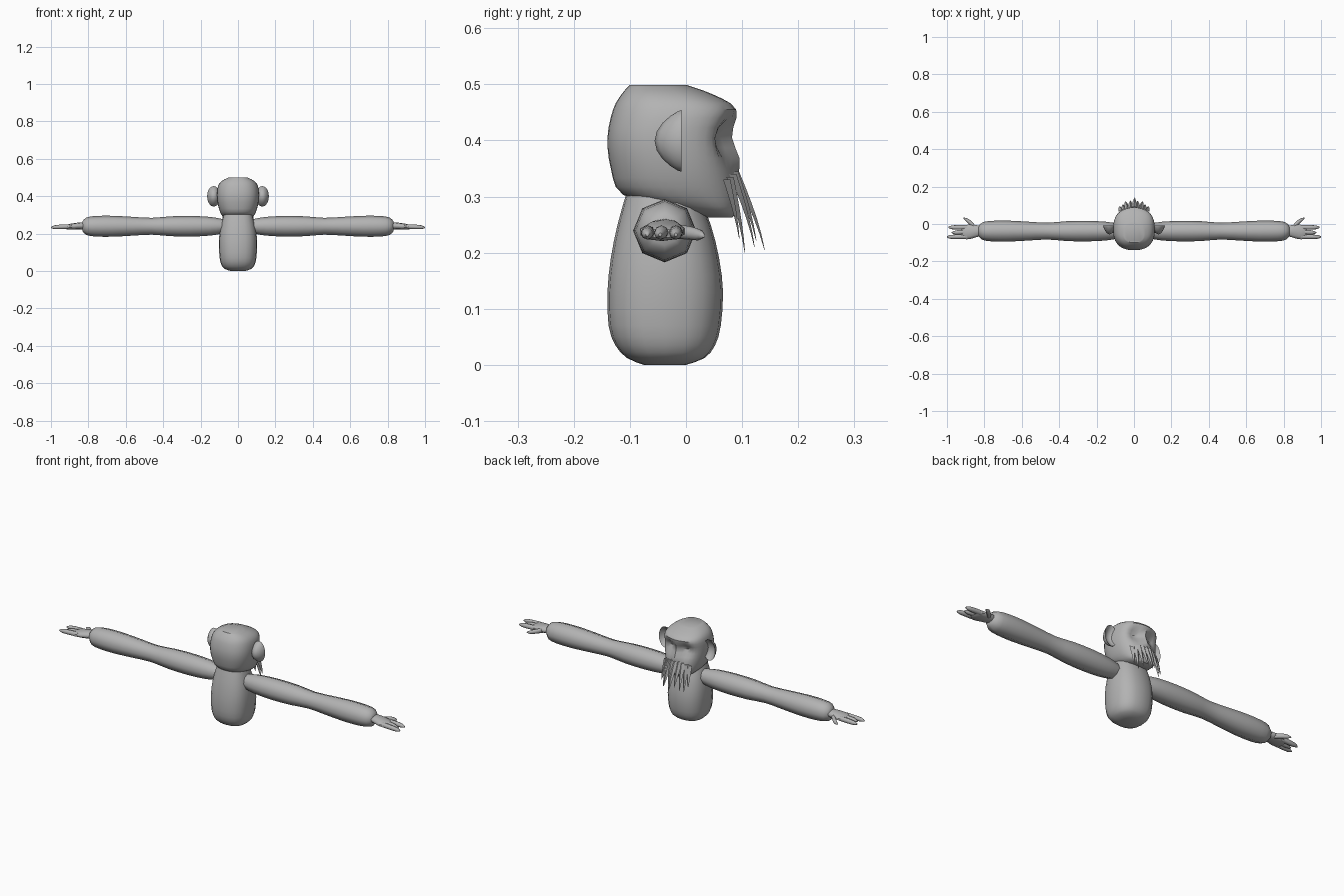
import bpy, bmesh, math
from mathutils import Vector

if "Cube" in bpy.data.objects:
    bpy.data.objects.remove(bpy.data.objects["Cube"])

fur = bpy.data.materials.new("plain grey")
fur.diffuse_color = (0.45, 0.45, 0.45, 1)
fur.use_nodes = True
fur.node_tree.nodes["Principled BSDF"].inputs["Base Color"].default_value = fur.diffuse_color
AXIS_Y = -0.038


def finish(name, bm, angle=50):
    bmesh.ops.recalc_face_normals(bm, faces=bm.faces)
    me = bpy.data.meshes.new(name)
    bm.to_mesh(me)
    bm.free()
    ob = bpy.data.objects.new(name, me)
    bpy.context.collection.objects.link(ob)
    me.materials.append(fur)
    bpy.ops.object.select_all(action='DESELECT')
    ob.select_set(True)
    bpy.context.view_layer.objects.active = ob
    bpy.ops.object.shade_smooth_by_angle(angle=math.radians(angle))
    return ob


def loft(bm, rings):
    """Skin a list of equal-length point rings and cap both ends."""
    rows = [[bm.verts.new(p) for p in r] for r in rings]
    n = len(rows[0])
    for a, b in zip(rows, rows[1:]):
        for i in range(n):
            j = (i + 1) % n
            bm.faces.new((a[i], a[j], b[j], b[i]))
    bm.faces.new(rows[0])
    bm.faces.new(rows[-1])


def spline(keys, steps):
    """Catmull-Rom refinement of key rows."""
    out = []
    for i in range(len(keys) - 1):
        p0, p1, p2, p3 = (keys[max(0, min(len(keys) - 1, i + k))] for k in (-1, 0, 1, 2))
        for s in range(steps):
            t = s / steps
            out.append([b + 0.5 * t * (c - a + t * (2*a - 5*b + 4*c - d + t * (3*(b - c) + d - a)))
                        for a, b, c, d in zip(p0, p1, p2, p3)])
    return out + [keys[-1]]


def spow(v, e):
    return math.copysign(abs(v) ** e, v)


def oval(z, y0, y1, hx, n, e):
    """Squarish horizontal ring spanning y0..y1 and -hx..hx."""
    cy, hy = (y0 + y1) / 2, (y1 - y0) / 2
    return [Vector((hx * spow(math.cos(a), e), cy + hy * spow(math.sin(a), e), z))
            for a in (2 * math.pi * i / n for i in range(n))]


def tube(bm, keys, n, steps=2):
    """Tube from rows of x, y, z, ry, rz running along x."""
    rings = []
    for x, y, z, ry, rz in spline(keys, steps):
        rings.append([(x, y + ry * math.sin(2 * math.pi * i / n),
                       z + rz * math.cos(2 * math.pi * i / n)) for i in range(n)])
    loft(bm, rings)


def mirrored(bm):
    geom = bm.verts[:] + bm.edges[:] + bm.faces[:]
    copy = bmesh.ops.duplicate(bm, geom=geom)["geom"]
    for v in copy:
        if isinstance(v, bmesh.types.BMVert):
            v.co.x = -v.co.x
    return bm


# torso: z, y min, y max, half width
bm = bmesh.new()
torso = [(0.0, -0.075, 0.0, 0.04), (0.012, -0.105, 0.033, 0.073), (0.035, -0.126, 0.052, 0.09),
         (0.07, -0.138, 0.062, 0.098), (0.13, -0.140, 0.066, 0.102), (0.19, -0.134, 0.059, 0.1),
         (0.25, -0.122, 0.044, 0.09), (0.31, -0.105, 0.02, 0.074)]
loft(bm, [oval(*r, 20, 0.8) for r in spline(torso, 2)])
finish("torso", bm)

# head, with eye sockets pressed into the face and a nose bridge between them
bm = bmesh.new()
head = [(0.263, 0.035, 0.083, 0.035), (0.275, -0.02, 0.09, 0.065), (0.303, -0.112, 0.092, 0.09),
        (0.35, -0.134, 0.086, 0.106), (0.405, -0.140, 0.084, 0.112), (0.455, -0.130, 0.09, 0.106),
        (0.482, -0.115, 0.048, 0.085), (0.499, -0.100, 0.0, 0.052)]
rings = [oval(*r, 36, 0.82) for r in spline(head, 3)]
for ring in rings:
    for p in ring:
        if p.y > 0.0:
            d = ((abs(p.x) - 0.045) / 0.032) ** 2 + ((p.z - 0.405) / 0.034) ** 2
            p.y -= 0.03 * math.exp(-d)
            p.y += 0.012 * math.exp(-(p.x / 0.025) ** 2 - ((p.z - 0.365) / 0.03) ** 2)
loft(bm, rings)
finish("head", bm, 40)

# ears: cupped shells opening forward
bm = bmesh.new()
bmesh.ops.create_uvsphere(bm, u_segments=14, v_segments=10, radius=1)
for v in bm.verts:
    x, y, z = v.co
    r2 = x * x + z * z
    y = y * 0.014 if y < 0 else y * 0.006
    v.co = Vector((0.13 + 0.036 * x, -0.042 + y + 0.034 * r2, 0.399 + 0.055 * z))
finish("ears", mirrored(bm), 60)

# arms: x, y, z, radius in y, radius in z
bm = bmesh.new()
arm = [(0.05, 0.03), (0.09, 0.040), (0.15, 0.050), (0.25, 0.055), (0.36, 0.053), (0.46, 0.045),
       (0.56, 0.050), (0.67, 0.056), (0.76, 0.055), (0.81, 0.047), (0.832, 0.026)]
tube(bm, [(x, AXIS_Y, 0.239, r, r) for x, r in arm], 8)
finish("arms", mirrored(bm), 60)

# hands: palm, three fingers, thumb
bm = bmesh.new()
tube(bm, [(0.81, AXIS_Y, 0.24, 0.025, 0.018), (0.84, AXIS_Y, 0.241, 0.033, 0.019),
          (0.88, -0.042, 0.238, 0.041, 0.017), (0.91, -0.044, 0.235, 0.038, 0.014),
          (0.925, -0.044, 0.234, 0.028, 0.008)], 10)
for y0, y1, tip in ((-0.068, -0.069, 1.0), (-0.044, -0.046, 0.975), (-0.018, -0.018, 0.992)):
    tube(bm, [(0.89, y0, 0.237, 0.012, 0.012), (0.93, y0, 0.236, 0.0125, 0.0125),
              (tip - 0.02, y1, 0.234, 0.0105, 0.0105), (tip, y1, 0.232, 0.003, 0.003)], 8)
tube(bm, [(0.85, -0.02, 0.238, 0.014, 0.013), (0.875, 0.006, 0.235, 0.014, 0.012),
          (0.895, 0.022, 0.232, 0.010, 0.010), (0.912, 0.031, 0.23, 0.003, 0.003)], 8)
finish("hands", mirrored(bm), 60)

# beard: overlapping flat locks; root x, tip x, tip y, tip z, root z
bm = bmesh.new()
locks = [(0.0, 0.004, 0.14, 0.205, 0.345), (0.02, 0.018, 0.125, 0.222, 0.345),
         (0.036, 0.046, 0.122, 0.21, 0.34), (0.052, 0.06, 0.105, 0.2, 0.335),
         (0.066, 0.078, 0.095, 0.225, 0.33)]
for rx, tx, ty, tz, rz in locks:
    for s in ((1, -1) if rx else (1,)):
        root_y = 0.088 - 3.5 * rx * rx
        rings = []
        for k in range(6):
            t = k / 5
            w = 0.016 * (1 - t) ** 0.7 + 0.0004
            d = 0.006 * (1 - t) + 0.0004
            c = Vector((s * (rx + (tx - rx) * t),
                        root_y + (ty - root_y) * (0.6 * t + 0.4 * math.sin(t * math.pi / 2)),
                        rz + (tz - rz) * t))
            rings.append([c + Vector(o) for o in ((w, -d, 0), (0, d, 0), (-w, -d, 0))])
        loft(bm, rings)
finish("beard", bm, 30)
